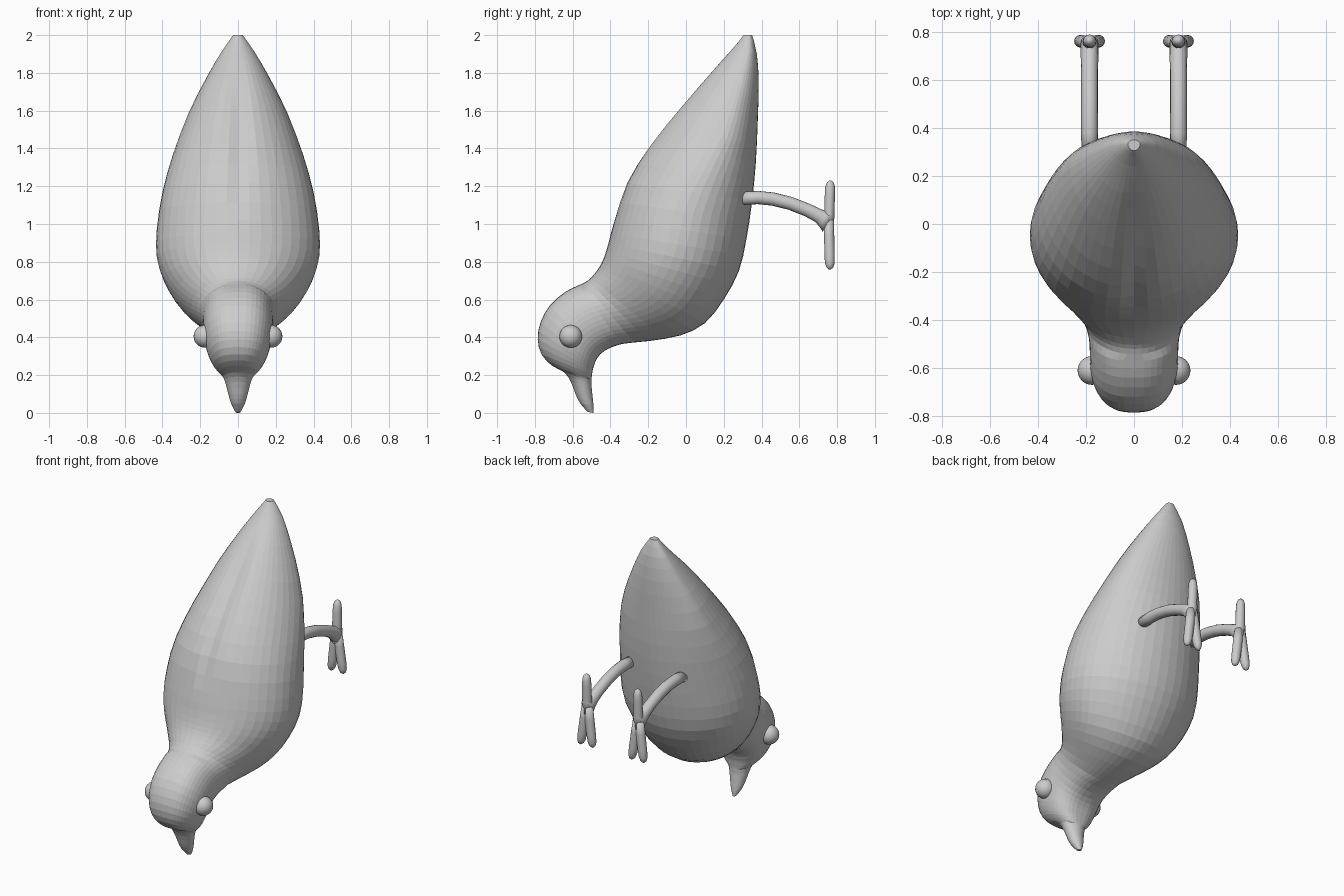
import bpy, bmesh, math
from mathutils import Vector

if "Cube" in bpy.data.objects:
    bpy.data.objects.remove(bpy.data.objects["Cube"])

grey = bpy.data.materials.new("plain grey")
grey.diffuse_color = (0.6, 0.6, 0.6, 1)
grey.use_nodes = True
grey.node_tree.nodes["Principled BSDF"].inputs["Base Color"].default_value = grey.diffuse_color


def finish(bm, name, smooth):
    bmesh.ops.recalc_face_normals(bm, faces=bm.faces)
    me = bpy.data.meshes.new(name)
    bm.to_mesh(me)
    bm.free()
    me.materials.append(grey)
    for p in me.polygons:
        p.use_smooth = smooth
    ob = bpy.data.objects.new(name, me)
    bpy.context.collection.objects.link(ob)
    return ob


def loft(name, rings, smooth=True):
    bm = bmesh.new()
    vs = [[bm.verts.new(p) for p in r] for r in rings]
    n = len(vs[0])
    for a, b in zip(vs, vs[1:]):
        for i in range(n):
            j = (i + 1) % n
            bm.faces.new((a[i], a[j], b[j], b[i]))
    bm.faces.new(vs[0])
    bm.faces.new(vs[-1][::-1])
    return finish(bm, name, smooth)


def ellipse(c, u, v, n=16):
    c, u, v = Vector(c), Vector(u), Vector(v)
    return [c + u * math.cos(2 * math.pi * i / n) + v * math.sin(2 * math.pi * i / n)
            for i in range(n)]


def catmull(rows, steps):
    out = []
    for i in range(len(rows) - 1):
        p0, p1, p2 = rows[max(i - 1, 0)], rows[i], rows[i + 1]
        p3 = rows[min(i + 2, len(rows) - 1)]
        for k in range(steps):
            t = k / steps
            out.append([0.5 * (2 * b + (c - a) * t + (2 * a - 5 * b + 4 * c - d) * t * t
                               + (3 * b - a - 3 * c + d) * t ** 3)
                        for a, b, c, d in zip(p0, p1, p2, p3)])
    return out + [list(rows[-1])]


# Body sections from tail to beak: back y, z, belly y, z, half width
SECTIONS = [
    (.305, 2.0, .35, 2.0, .025), (.24, 1.92, .375, 1.90, .09),
    (.12, 1.80, .385, 1.75, .17), (-.03, 1.63, .38, 1.55, .265),
    (-.2, 1.42, .37, 1.33, .345), (-.32, 1.22, .35, 1.12, .40),
    (-.38, 1.02, .32, .92, .43), (-.41, .90, .28, .75, .43),
    (-.435, .82, .2, .6, .395), (-.46, .77, .1, .475, .34),
    (-.49, .73, -.03, .41, .28), (-.52, .70, -.2, .38, .22),
    (-.57, .675, -.34, .365, .19), (-.64, .64, -.43, .33, .184),
    (-.72, .57, -.47, .29, .182), (-.77, .48, -.485, .255, .172),
    (-.785, .39, -.493, .23, .155), (-.765, .31, -.497, .205, .13),
    (-.71, .25, -.50, .185, .1), (-.645, .215, -.50, .165, .078),
    (-.61, .165, -.50, .14, .065), (-.585, .1, -.495, .09, .05),
    (-.56, .05, -.49, .04, .035), (-.52, .005, -.49, .0, .012),
]


def body_ring(row, n=44):
    ty, tz, by, bz, w = row
    top, bot = Vector((0, ty, tz)), Vector((0, by, bz))
    mid_z = (tz + bz) / 2
    # widest line (wing edge) moves toward the belly at the tail
    f = 0.5 + 0.14 * min(max((mid_z - 1.1) / 0.4, 0), 1)
    c0 = top.lerp(bot, f)
    # head sides are flatter than the body
    e = 0.75 if -.8 < ty < -.56 and tz > .24 else 1.0
    groove = 0.03 * max(0, 1 - ((tz - 1.45) / 0.45) ** 2)
    pts = []
    for i in range(n):
        a = 2 * math.pi * i / n
        c, s = math.cos(a), math.sin(a)
        x = w * math.copysign(abs(s) ** e, s)
        p = c0 + ((top - c0) * c if c > 0 else (bot - c0) * -c)
        if c > 0:  # shallow groove between folded wings
            p += (bot - top).normalized() * groove * math.exp(-(x / .05) ** 2)
        pts.append(Vector((x, p.y, max(p.z, 0))))
    return pts


loft("body", [body_ring(r) for r in catmull(SECTIONS, 2)], smooth=False)

# Leg path: y, z, radius
LEG = [(.29, 1.135, .034), (.38, 1.14, .035), (.46, 1.132, .035), (.55, 1.11, .035),
       (.64, 1.075, .035), (.70, 1.045, .037), (.73, 1.025, .045), (.755, 1.01, .06)]
# Toe sections: distance along toe 0..1, half width
TOE = [(0, .03), (.3, .03), (.7, .029), (.87, .026), (.96, .018), (1, .006)]


def toe(name, start, end):
    s, e = Vector(start), Vector(end)
    loft(name, [ellipse(s.lerp(e, t), (r, 0, 0), (0, min(r, .027), 0)) for t, r in TOE])


for side, sx in (("left", -1), ("right", 1)):
    X = 0.185 * sx
    # leg
    rings = []
    for i, (y, z, r) in enumerate(LEG):
        a, b = LEG[max(i - 1, 0)], LEG[min(i + 1, len(LEG) - 1)]
        d = Vector((0, b[0] - a[0], b[1] - a[1])).normalized()
        rings.append(ellipse((X, y, z), (min(r, .037), 0, 0), Vector((0, -d.z, d.y)) * r))
    loft(side + "_leg", rings)
    # foot with one back toe and two front toes
    toe(side + "_back_toe", (X, .756, .97), (X, .764, 1.23))
    for label, k in (("inner", -sx), ("outer", sx)):
        toe(f"{side}_{label}_toe", (X + k * .006, .756, 1.02), (X + k * .043, .762, .76))
    # eye
    bm = bmesh.new()
    bmesh.ops.create_uvsphere(bm, u_segments=24, v_segments=14, radius=.06)
    bmesh.ops.translate(bm, verts=bm.verts, vec=(.175 * sx, -.61, .405))
    finish(bm, side + "_eye", True)
